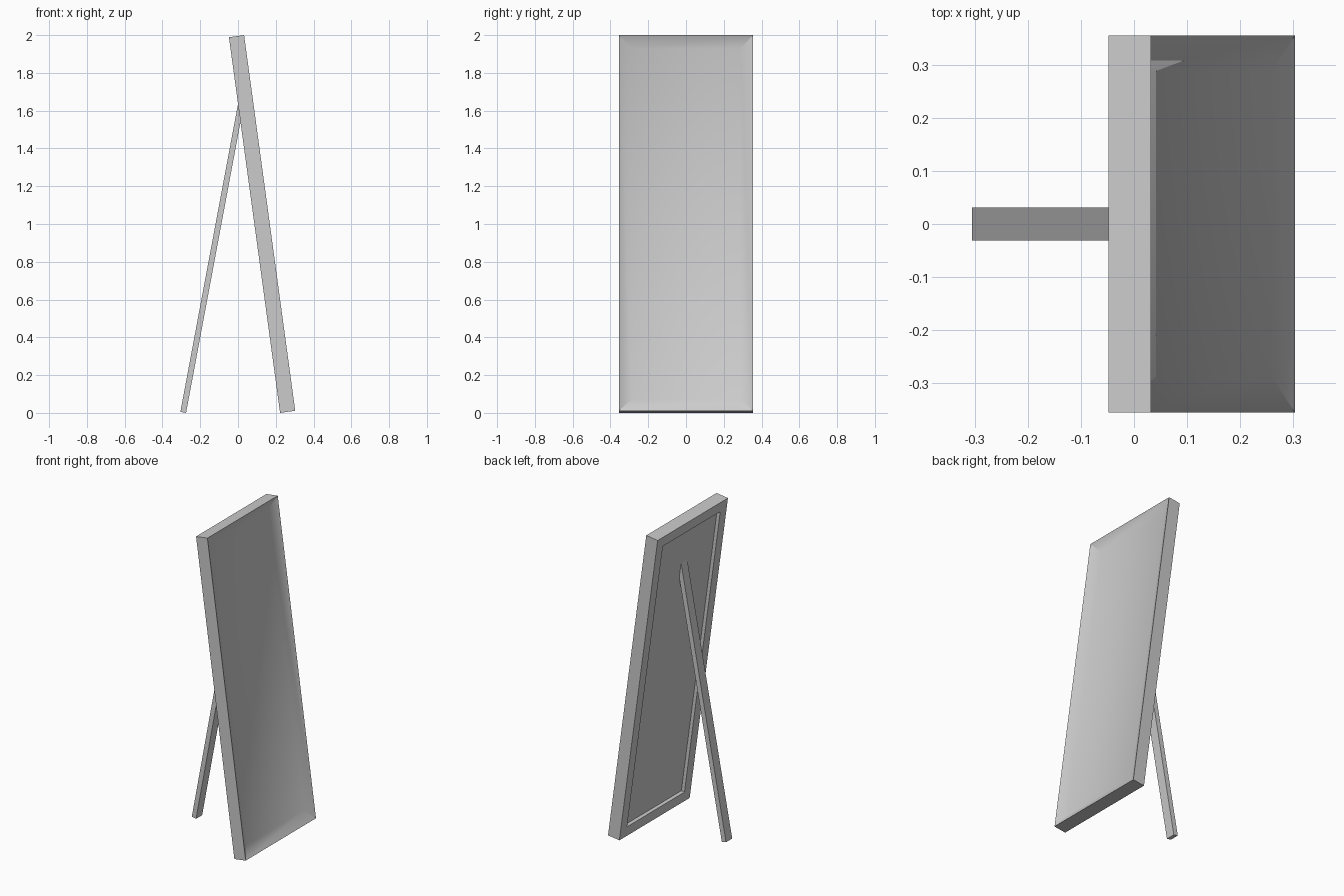
import bpy, bmesh, math
from mathutils import Matrix, Vector

if "Cube" in bpy.data.objects:
    bpy.data.objects.remove(bpy.data.objects["Cube"])

TILT = math.radians(7.75)
T, W, H = 0.081, 0.71, 2.007          # frame thickness, width, height
CENTRE = Vector((0.1275, 0, 1.0))
RECESS = 0.022                        # depth of back recess


def finish(name, bm):
    bmesh.ops.recalc_face_normals(bm, faces=bm.faces)
    me = bpy.data.meshes.new(name)
    bm.to_mesh(me)
    bm.free()
    ob = bpy.data.objects.new(name, me)
    bpy.context.collection.objects.link(ob)
    return ob


def face_towards(bm, sign):
    bm.normal_update()
    return max(bm.faces, key=lambda f: f.normal.x * sign)


# Mirror frame: slab with sloped glass border in front, stepped recess behind
bm = bmesh.new()
bmesh.ops.create_cube(bm, size=1)
bmesh.ops.scale(bm, vec=(T, W, H), verts=bm.verts)
front, back = face_towards(bm, 1), face_towards(bm, -1)
bmesh.ops.inset_individual(bm, faces=[front], thickness=0.067, depth=-0.035,
                           use_even_offset=True)
bmesh.ops.inset_individual(bm, faces=[back], thickness=0.065, use_even_offset=True)
bm.normal_update()
step = bmesh.ops.extrude_discrete_faces(bm, faces=[back])["faces"][0]
bmesh.ops.translate(bm, vec=(RECESS, 0, 0), verts=step.verts)
bmesh.ops.transform(bm, verts=bm.verts,
                    matrix=Matrix.Translation(CENTRE) @ Matrix.Rotation(-TILT, 4, 'Y'))
frame = finish("mirror_frame", bm)
bpy.context.view_layer.objects.active = frame
frame.select_set(True)
bpy.ops.object.shade_smooth_by_angle(angle=math.radians(30))

# Support leg: slanted bar, its top cut parallel to the back panel
normal = Vector((math.cos(TILT), 0, math.sin(TILT)))
plane_point = CENTRE + normal * (-T / 2 + RECESS + 0.008)
lean = math.radians(10.6)
direction = Vector((math.sin(lean), 0, math.cos(lean)))


def top_of(p):
    return p + direction * ((plane_point - p).dot(normal) / direction.dot(normal))


outer, inner = Vector((-0.305, -0.031, 0.0055)), Vector((-0.275, -0.031, 0))
bm = bmesh.new()
side = bm.faces.new([bm.verts.new(p) for p in (outer, inner, top_of(inner), top_of(outer))])
ext = bmesh.ops.extrude_face_region(bm, geom=[side])["geom"]
bmesh.ops.translate(bm, vec=(0, 0.062, 0),
                    verts=[g for g in ext if isinstance(g, bmesh.types.BMVert)])
finish("support_leg", bm)
